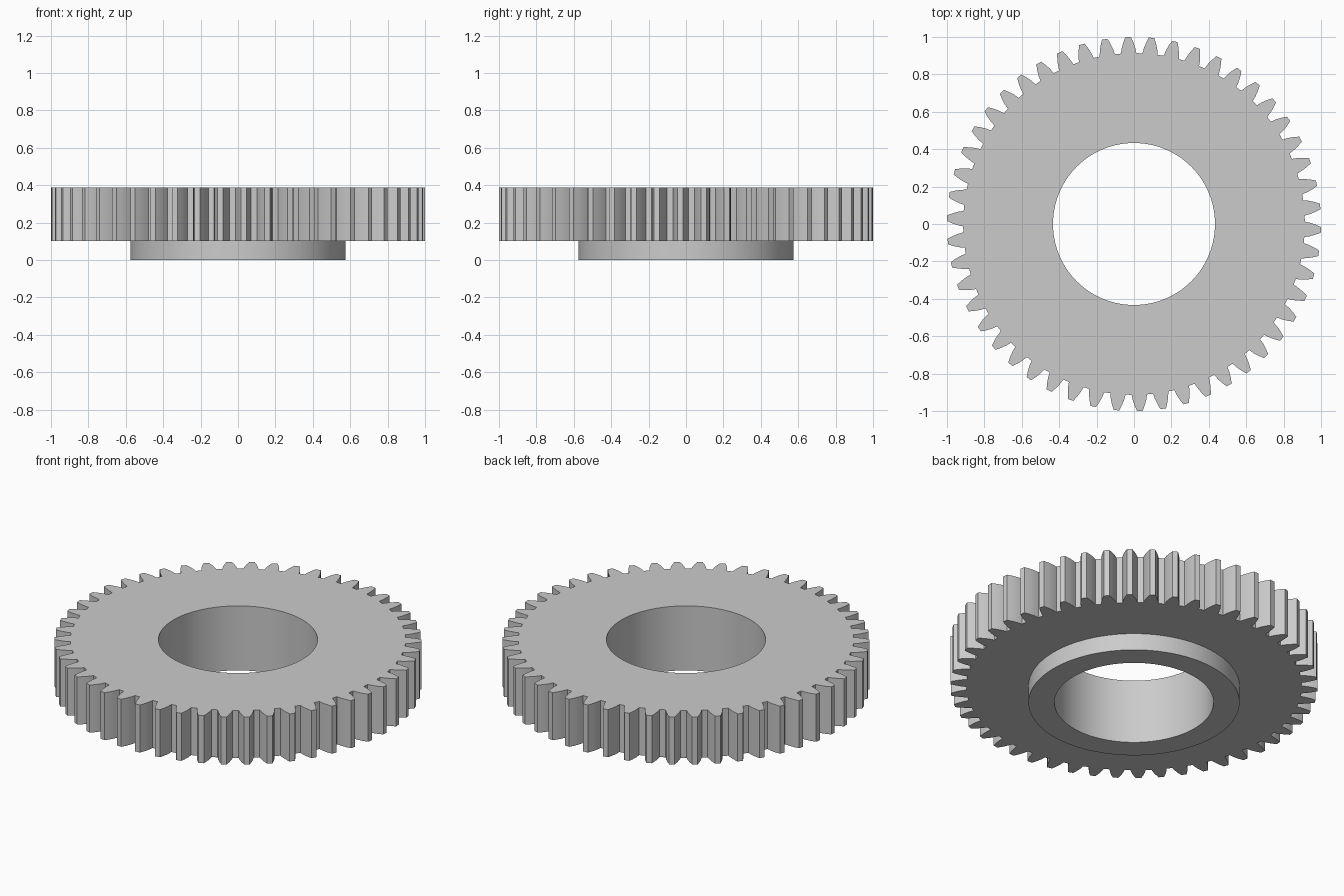
import bpy
import bmesh
from math import acos, cos, pi, radians, sin, tan

cube = bpy.data.objects.get("Cube")
if cube:
    bpy.data.objects.remove(cube, do_unlink=True)

# Gear proportions
TEETH = 50
TIP_R = 1.0
MODULE = 2 * TIP_R / (TEETH + 2)
PITCH_R = MODULE * TEETH / 2
ROOT_R = PITCH_R - 1.25 * MODULE
PRESSURE = radians(20)
BASE_R = PITCH_R * cos(PRESSURE)
BORE_R, HUB_R = 0.433, 0.575
HUB_TOP, GEAR_TOP = 0.102, 0.388
FLANK_STEPS = 4


def involute(angle):
    return tan(angle) - angle


def half_angle(r):
    """Half of the tooth's angular width at radius r."""
    return pi / (2 * TEETH) + involute(PRESSURE) - involute(acos(BASE_R / r))


# Toothed outline as (angle, radius), counter-clockwise
flank = [ROOT_R + (TIP_R - ROOT_R) * i / (FLANK_STEPS - 1) for i in range(FLANK_STEPS)]
pitch = 2 * pi / TEETH
outline = []
for tooth in range(TEETH):
    centre = (tooth - 0.25) * pitch
    outline += [(centre - half_angle(r), r) for r in flank]
    outline += [(centre + half_angle(r), r) for r in reversed(flank)]

# Closed loft: bore, upper face, teeth, lower face, hub
bm = bmesh.new()


def ring(z, radius=None):
    return [bm.verts.new(((radius or r) * cos(a), (radius or r) * sin(a), z))
            for a, r in outline]


rings = [ring(0, BORE_R), ring(GEAR_TOP, BORE_R), ring(GEAR_TOP),
         ring(HUB_TOP), ring(HUB_TOP, HUB_R), ring(0, HUB_R)]
for k, lower in enumerate(rings):
    upper = rings[(k + 1) % len(rings)]
    for i in range(len(outline)):
        j = (i + 1) % len(outline)
        bm.faces.new((lower[i], lower[j], upper[j], upper[i]))
bmesh.ops.recalc_face_normals(bm, faces=bm.faces)

mesh = bpy.data.meshes.new("gear_with_hub")
bm.to_mesh(mesh)
bm.free()
gear = bpy.data.objects.new("gear_with_hub", mesh)
bpy.context.collection.objects.link(gear)

# Plain grey metal
grey = bpy.data.materials.new("light_grey")
grey.use_nodes = True
colour = (0.6, 0.6, 0.6, 1)
grey.diffuse_color = colour
grey.node_tree.nodes["Principled BSDF"].inputs["Base Color"].default_value = colour
mesh.materials.append(grey)

# Smooth bore and hub walls, crisp teeth
bpy.ops.object.select_all(action='DESELECT')
gear.select_set(True)
bpy.context.view_layer.objects.active = gear
bpy.ops.object.shade_smooth_by_angle(angle=radians(15))
